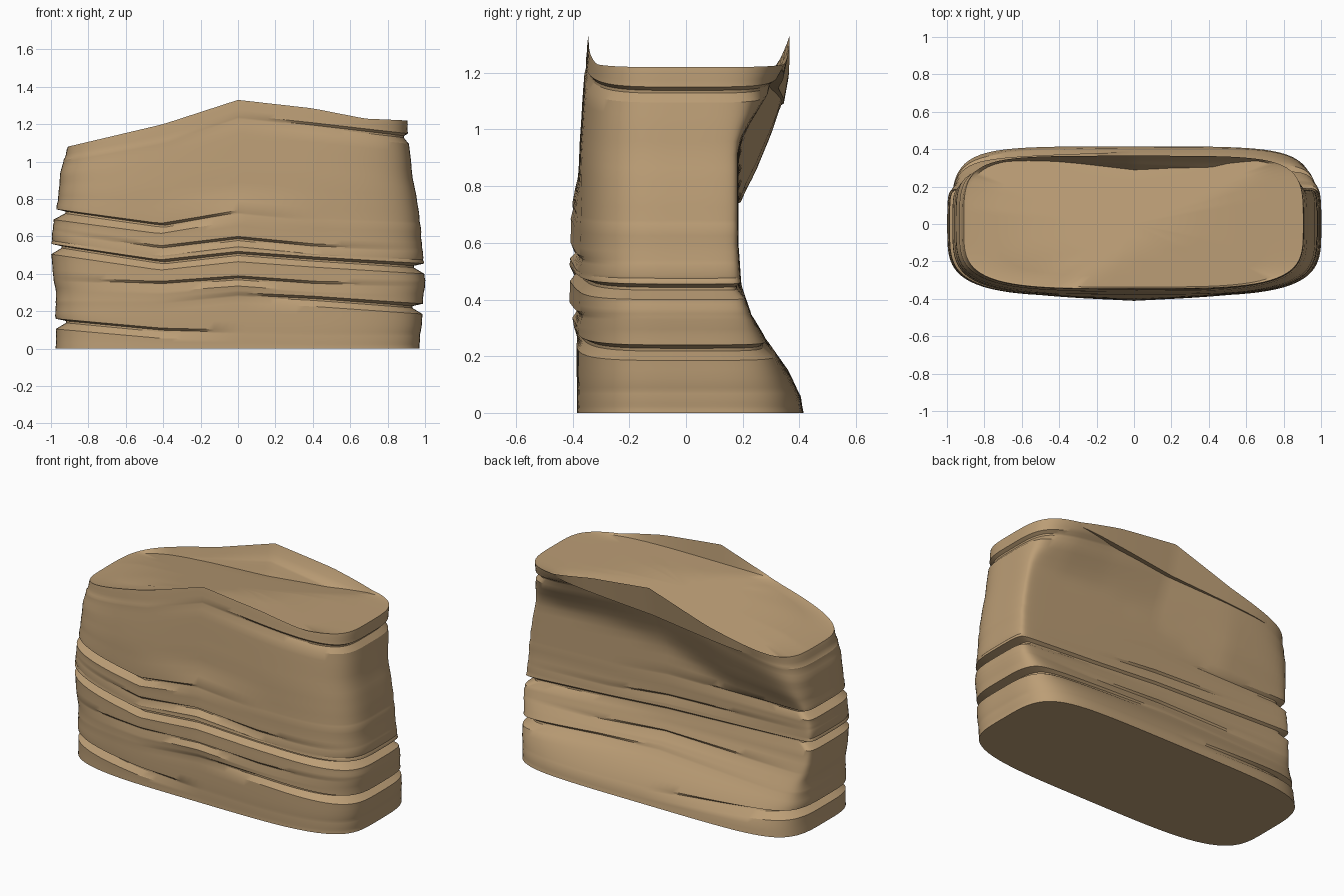
import bpy, bmesh, math, random
from mathutils import Vector

random.seed(4)
cube = bpy.data.objects.get("Cube")
if cube:
    bpy.data.objects.remove(cube)

COLUMNS = 144


def lerp_table(table, t):
    """Piecewise linear lookup in a list of (position, value) pairs."""
    if t <= table[0][0]:
        return table[0][1]
    for (a, va), (b, vb) in zip(table, table[1:]):
        if t <= b:
            return va + (vb - va) * (t - a) / (b - a)
    return table[-1][1]


# Side profiles of the rock: distance from the centre by height
LEFT_END = [(0, .975), (.3, .975), (.5, 1), (.66, .99), (.8, .96), (.95, .95), (1.08, .91)]
RIGHT_END = [(0, .97), (.37, 1), (.55, .985), (.7, .97), (.8, .955), (.9, .935), (1.1, .915), (1.22, .905)]
FRONT = [(0, .385), (.5, .385), (.9, .375), (1.1, .36), (1.22, .345)]
BACK = [(0, .415), (.06, .405), (.15, .36), (.25, .29), (.35, .23), (.45, .195), (.6, .185),
        (.75, .185), (.82, .21), (.905, .25), (1.05, .31), (1.155, .348), (1.22, .365)]
RIM = [(-1, 1.08), (-.44, 1.2), (0, 1.33), (.44, 1.285), (.75, 1.23), (1, 1.22)]
# How far up the hollow in the back reaches along the width
HOLLOW = [(-.5, 1), (0, 1.6), (1, 2.4)]

# Strata cracks: heights and depths at five stations along the width
STATIONS = (-1, -.42, 0, .42, 1)
CRACKS = [
    ((.16, .11, .10, .09, .09), (1, .6, 0, 0, 0)),
    ((.26, .26, .30, .28, .24), (0, 0, .2, .6, 1)),
    ((.38, .36, .39, .36, .35), (0, .4, .8, .3, 0)),
    ((.56, .475, .52, .49, .455), (1, .8, .7, .8, 1)),
    ((.64, .55, .60, .56, .54), (0, .3, .8, .3, 0)),
    ((.745, .67, .74, .70, .68), (1, .8, .2, 0, 0)),
    ((1.02, 1.12, 1.25, 1.21, 1.15), (0, 0, .15, .4, .5)),
]


def station_value(values, t, back):
    """Value along the width; the back has no dip left of the middle."""
    table = list(zip(STATIONS, values))
    if back:
        del table[1]
    return lerp_table(table, t)


def column_rows(t, back):
    """Heights and crack depths up one column of the wall."""
    rows = [(0, 0)]
    for heights, depths in CRACKS:
        z, d = station_value(heights, t, back), station_value(depths, t, back)
        below = rows[-1][0]
        foot = below + max(.012, (z - .055) - below)
        steps = 9 if heights is CRACKS[-1][0] else 3
        rows += [(below + (foot - below) * i / steps, 0) for i in range(1, steps)]
        rows += [(foot, 0), (z - .022, d), (z - .012, d), (z, 0)]
    rim, below = lerp_table(RIM, t), rows[-1][0]
    return rows + [(below + (rim - below) * i / 3, 0) for i in range(1, 4)]


def hollow_back(nx, ny, z, u):
    """Back wall: the hollow cuts into the full outline, with a soft ridge at each end."""
    level = z if z < .6 else .6 + .62 * u ** lerp_table(HOLLOW, nx)
    cut = lerp_table(BACK, level)
    ratio = (.415 - .041 * level) / cut
    full = (1 + ratio ** -7) ** (1 / 7)
    return cut * full * (1 + (max(ny, .01) * ratio) ** -7) ** (-1 / 7)


def wall_point(nx, ny, z, depth):
    """Place a point of the rounded outline at a height."""
    u = min(1, max(0, (z - .6) / (lerp_table(RIM, nx) - .6)))
    level = z if z < .6 else .6 + .62 * u
    x = nx * (lerp_table(RIGHT_END, level) if nx > 0 else lerp_table(LEFT_END, z))
    if ny > 0:
        y = hollow_back(nx, ny, z, u)
    else:
        y = ny * lerp_table(FRONT, level)
        if .25 < z < .85:
            y -= .025 * max(0, 1 - abs(nx) / .5) * min(1, (z - .25) * 8, (.85 - z) * 8)
    return Vector((x * (1 - .055 * depth), y * (1 - .09 * depth), z))


def cap_height(x, y):
    """Flat top broken into a level slab and two tilted ones."""
    d = (x + .4) * -.53 + (y + .33) * .847
    return min(1.22, 1.21 - .175 * d, 1.08 + (x + .9) * .24)


# Rock wall
bm = bmesh.new()
outline = []
for i in range(COLUMNS):
    a = 2 * math.pi * i / COLUMNS
    c, s = math.cos(a), math.sin(a)
    r = (c ** 4 + s ** 4) ** -.25
    outline.append((c * r, s * r))

columns = []
for nx, ny in outline:
    column = [bm.verts.new(wall_point(nx, ny, z, d)) for z, d in column_rows(nx, ny > 0)]
    columns.append(column)
rings = [list(ring) for ring in zip(*columns)]

# Slight weathering, the same along each stratum
for ring in rings[1:-1]:
    k = 1 + random.uniform(-.003, .003)
    for v in ring:
        v.co.x *= k
        v.co.y *= k

# Broken top inside the raised rim
rim_ring = rings[-1]
for scale in (.975, .8, .6, .4, .2):
    ring = []
    for v in rim_ring:
        x, y = v.co.x * scale, v.co.y * scale
        z = cap_height(x, y)
        if scale > .9:
            z = min(z, v.co.z)
            if y > 0:
                y -= .03 * max(0, 1 - abs(x) / .6)
        ring.append(bm.verts.new((x, y, z)))
    rings.append(ring)

for low, high in zip(rings, rings[1:]):
    for i in range(COLUMNS):
        j = (i + 1) % COLUMNS
        bm.faces.new((low[i], low[j], high[j], high[i]))
centre = bm.verts.new((0, 0, cap_height(0, 0)))
for i in range(COLUMNS):
    bm.faces.new((rings[-1][i], rings[-1][(i + 1) % COLUMNS], centre))
bm.faces.new(rings[0][::-1])

mesh = bpy.data.meshes.new("layered_rock")
bm.to_mesh(mesh)
bm.free()
rock = bpy.data.objects.new("layered_rock", mesh)
bpy.context.collection.objects.link(rock)

# Sandstone colour
stone = bpy.data.materials.new("sandstone")
stone.use_nodes = True
colour = (.50, .34, .18, 1)
stone.diffuse_color = colour
stone.node_tree.nodes["Principled BSDF"].inputs["Base Color"].default_value = colour
mesh.materials.append(stone)

bpy.context.view_layer.objects.active = rock
rock.select_set(True)
bpy.ops.object.shade_smooth_by_angle(angle=math.radians(30))
